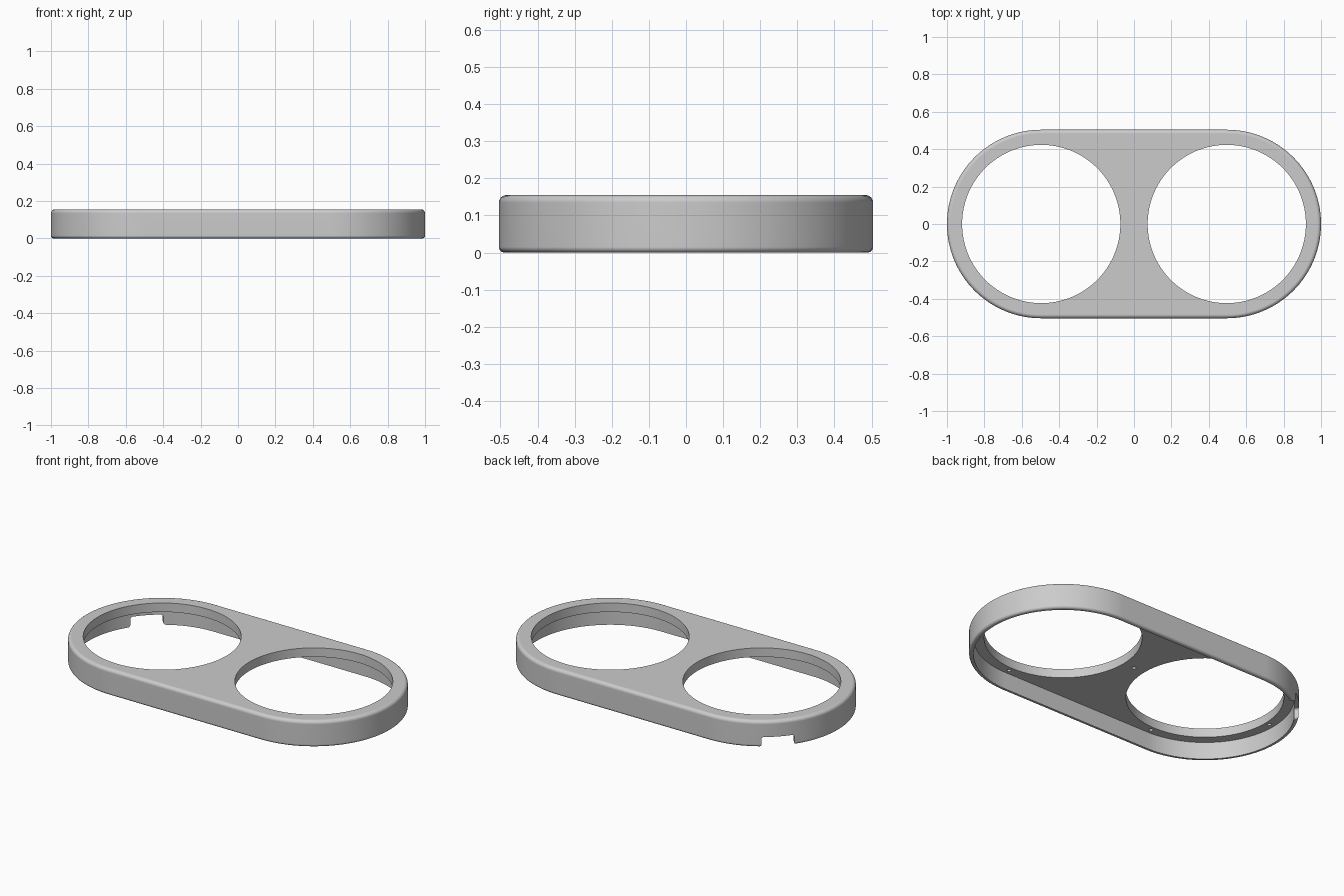
import bpy, bmesh, math
from mathutils import Matrix, Vector

cube = bpy.data.objects.get("Cube")
if cube:
    bpy.data.objects.remove(cube, do_unlink=True)

R = 0.504            # outer end radius
CX = 1 - R           # end centre offset
H = 0.155            # total height
PLATE_Z = 0.102      # underside of the top plate
WALL = 0.024         # rim wall thickness
HOLE = 0.423         # large opening radius
SEG = 64             # segments per half circle

grey = bpy.data.materials.new("light grey")
grey.use_nodes = True
grey.diffuse_color = (0.6, 0.6, 0.6, 1)
grey.node_tree.nodes["Principled BSDF"].inputs["Base Color"].default_value = (0.6, 0.6, 0.6, 1)


def make_object(name, bm):
    bmesh.ops.recalc_face_normals(bm, faces=bm.faces)
    mesh = bpy.data.meshes.new(name)
    bm.to_mesh(mesh)
    bm.free()
    mesh.materials.append(grey)
    ob = bpy.data.objects.new(name, mesh)
    bpy.context.collection.objects.link(ob)
    return ob


def arc(cx, cy, r, start, end, n=6):
    angles = [math.radians(start + (end - start) * i / n) for i in range(n + 1)]
    return [(cx + r * math.cos(a), cy + r * math.sin(a)) for a in angles]


def loft(bm, rings):
    loops = [[bm.verts.new(p) for p in ring] for ring in rings]
    for a, b in zip(loops, loops[1:]):
        for i in range(len(a)):
            j = (i + 1) % len(a)
            bm.faces.new((a[i], a[j], b[j], b[i]))
    bm.faces.new(loops[0])
    bm.faces.new(loops[-1])


def stadium(inset, z):
    pts = arc(CX, 0, R - inset, -90, 90, SEG) + arc(-CX, 0, R - inset, 90, 270, SEG)
    return [(x, y, z) for x, y in pts]


# Shell: hollow underneath, rounded outer edges; section is (inset, height)
bottom_r, top_r = 0.015, 0.02
section = [(WALL, PLATE_Z), (WALL, 0)]
section += arc(bottom_r, bottom_r, bottom_r, 270, 180)
section += arc(top_r, H - top_r, top_r, 180, 90)
bm = bmesh.new()
loft(bm, [stadium(inset, z) for inset, z in section])
body = make_object("double_ring_cover", bm)

# Cutters: two large openings and the blind screw holes
bm = bmesh.new()


def cylinder(x, y, r, z0, z1, n):
    bmesh.ops.create_cone(bm, cap_ends=True, segments=n, radius1=r, radius2=r, depth=z1 - z0,
                          matrix=Matrix.Translation((x, y, (z0 + z1) / 2)))


pin_ring = 0.45
pins = [(0, 0)]
for s in (-1, 1):
    cylinder(s * CX, 0, HOLE, -0.1, 0.3, 2 * SEG)
    pins += [(s * CX, pin_ring), (s * CX, -pin_ring), (s * (CX + pin_ring), 0)]
for x, y in pins:
    cylinder(x, y, 0.011, PLATE_Z - 0.02, PLATE_Z + 0.03, 16)

# Cable notch in the back corner, with rounded corners
half, top, f = 0.09, 0.06, 0.014
right = arc(half + f, f, f, 270, 180) + arc(half - f, top - f, f, 0, 90)
outline = [(half + f, -0.05)] + right
outline += [(-u, z) for u, z in reversed(outline)]
out = Vector((-1, 1, 0)).normalized()
side = Vector((1, 1, 0)).normalized()
up = Vector((0, 0, 1))
centre = Vector((-CX, 0, 0))
loft(bm, [[centre + out * d + side * u + up * z for u, z in outline] for d in (0.44, 0.56)])
cutter = make_object("opening_cutter", bm)
cutter.hide_render = True

# Cut the shell and finish the shading
bpy.ops.object.select_all(action='DESELECT')
body.select_set(True)
bpy.context.view_layer.objects.active = body
cut = body.modifiers.new("openings", 'BOOLEAN')
cut.operation = 'DIFFERENCE'
cut.solver = 'EXACT'
cut.object = cutter
bpy.ops.object.modifier_apply(modifier=cut.name)
bpy.data.objects.remove(cutter, do_unlink=True)
bpy.ops.object.shade_smooth_by_angle(angle=math.radians(30))
normals = body.modifiers.new("flat_face_normals", 'WEIGHTED_NORMAL')
normals.keep_sharp = True
